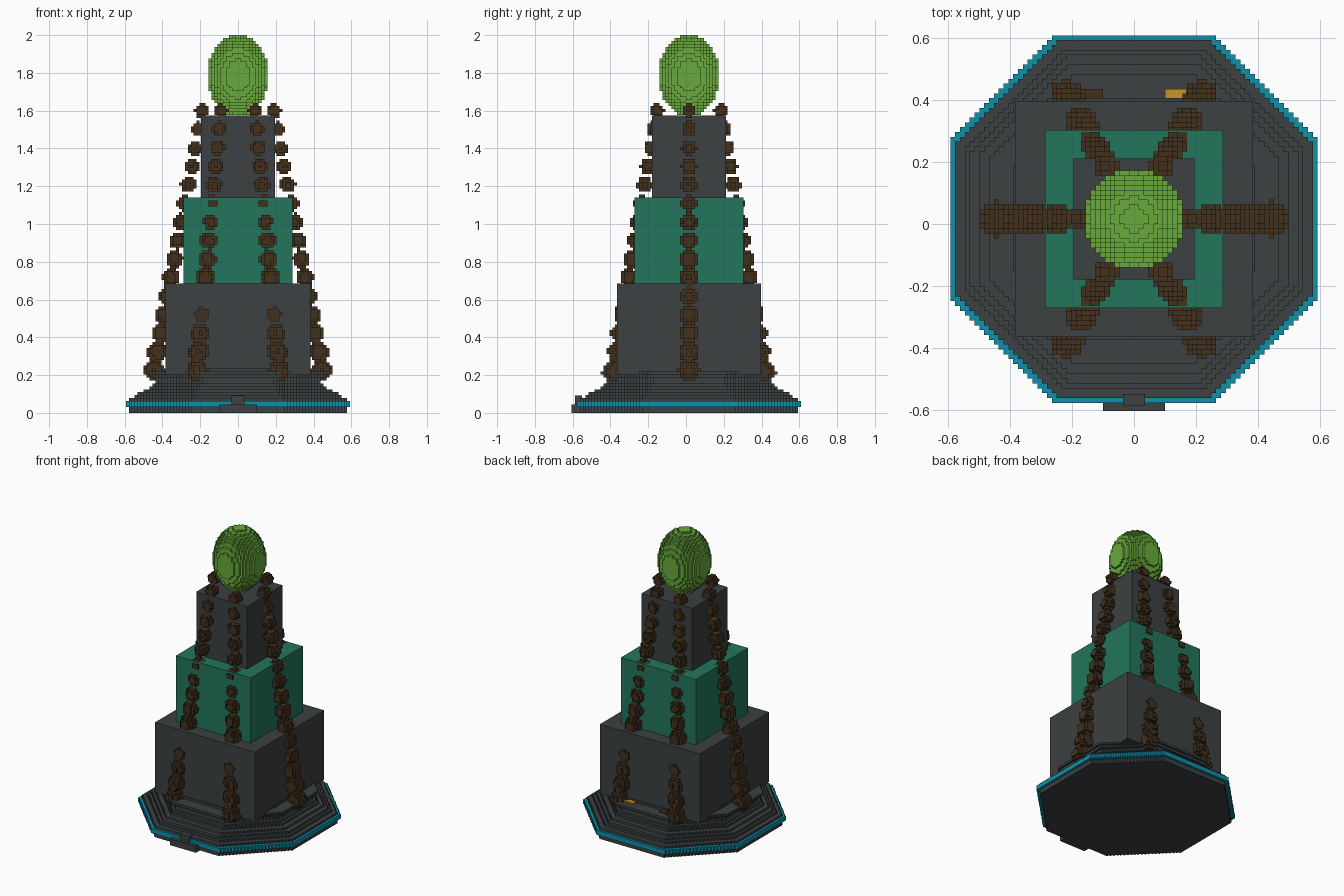
import bpy, bmesh, math
from mathutils import Vector

cube = bpy.data.objects.get("Cube")
if cube:
    bpy.data.objects.remove(cube)

CELL = 2 / 128      # size of one block
CY = 0.016          # y of the tower axis


def material(name, rgb):
    m = bpy.data.materials.new(name)
    m.use_nodes = True
    m.diffuse_color = (*rgb, 1)
    m.node_tree.nodes["Principled BSDF"].inputs["Base Color"].default_value = (*rgb, 1)
    return m


slate = material("dark slate", (0.045, 0.052, 0.054))
green = material("deep green", (0.016, 0.18, 0.11))
lime = material("lime green", (0.14, 0.40, 0.045))
bark = material("bark brown", (0.055, 0.03, 0.012))
blue = material("bright blue", (0.004, 0.28, 0.40))
gold = material("gold", (0.58, 0.30, 0.02))


def finish(name, bm, mats):
    mesh = bpy.data.meshes.new(name)
    bm.to_mesh(mesh)
    bm.free()
    for m in mats:
        mesh.materials.append(m)
    obj = bpy.data.objects.new(name, mesh)
    bpy.context.collection.objects.link(obj)
    return obj


def box(name, x, y, z, mat):
    bm = bmesh.new()
    bmesh.ops.create_cube(bm, size=1)
    for v in bm.verts:
        v.co = [r[0] + (c + 0.5) * (r[1] - r[0]) for c, r in zip(v.co, (x, y, z))]
    return finish(name, bm, [mat])


def blocks(name, cells, mats, rule=lambda k: 0):
    """Skin a set of (i, j, k) grid cells with square faces."""
    bm = bmesh.new()
    corners = {}

    def corner(p):
        if p not in corners:
            x, y, z = (c * CELL for c in p)
            corners[p] = bm.verts.new((x, y + CY, z))
        return corners[p]

    for cell in cells:
        for axis in range(3):
            u, w = (axis + 1) % 3, (axis + 2) % 3
            for side in (0, 1):
                near = list(cell)
                near[axis] += 2 * side - 1
                if tuple(near) in cells:
                    continue
                loop = []
                for a, b in ((0, 0), (1, 0), (1, 1), (0, 1)):
                    p = list(cell)
                    p[axis] += side
                    p[u] += a
                    p[w] += b
                    loop.append(corner(tuple(p)))
                face = bm.faces.new(loop if side else loop[::-1])
                face.material_index = rule(cell[2])
    return finish(name, bm, mats)


def ellipsoid(center, radii):
    """Grid cells whose middle lies in the ellipsoid (y measured from the axis)."""
    spans = [range(math.floor((c - r) / CELL), math.ceil((c + r) / CELL))
             for c, r in zip(center, radii)]
    return {(i, j, k) for i in spans[0] for j in spans[1] for k in spans[2]
            if sum((((n + 0.5) * CELL - c) / r) ** 2
                   for n, c, r in zip((i, j, k), center, radii)) <= 1}


# Stepped octagonal base, one radius per layer, with a bright band
layers = [0.585, 0.585, 0.6, 0.6, 0.58, 0.55, 0.525, 0.5, 0.475,
          0.455, 0.435, 0.44, 0.455, 0.475, 0.395]
base = set()
for k, r in enumerate(layers):
    n = math.ceil(r / CELL)
    for i in range(-n, n):
        for j in range(-n, n):
            x, y = abs(i + 0.5) * CELL, abs(j + 0.5) * CELL
            if max(x, y) < r and x + y < r * math.sqrt(2):
                base.add((i, j, k))
blocks("octagonal_base", base, [slate, blue], lambda k: int(k in (2, 3)))

# Front step and its small block
box("front_step", (-0.1, 0.1), (-0.605, -0.55), (0, 0.045), slate)
box("front_step_block", (-0.035, 0.035), (-0.588, -0.55), (0.04, 0.092), slate)

# Three stacked tiers
for name, x, y, z, mat in (
        ("lower_tier", 0.385, 0.381, (0.2, 0.685), slate),
        ("middle_tier", 0.288, 0.288, (0.685, 1.14), green),
        ("upper_tier", 0.195, 0.195, (1.14, 1.575), slate)):
    box(name, (-x, x), (CY - y, CY + y), z, mat)

# Crown on top
blocks("crown", ellipsoid((0, 0, 1.785), (0.162, 0.162, 0.215)), [lime])


# Beaded vines that run straight down through the tiers
def vine(name, top, bottom, count=15):
    cells = set()
    for n in range(count):
        t = n / (count - 1)
        r = 0.038 + 0.017 * t
        cells |= ellipsoid(Vector(top).lerp(Vector(bottom), t), (r, r, r))
    blocks(name, cells, [bark])


for sx, side in ((1, "left"), (-1, "right")):
    vine(side + "_vine", (sx * 0.19, 0, 1.6), (sx * 0.445, 0, 0.225))
    for sy, end in ((-1, "front"), (1, "back")):
        vine(f"{end}_{side}_vine", (sx * 0.09, sy * 0.17, 1.6),
             (sx * 0.218, sy * 0.395, 0.225))

# Plates lying on the back ledge
box("gold_plate", (0.1, 0.17), (0.39, 0.437), (0.219, 0.228), gold)
box("bark_plate", (-0.2, -0.1), (0.39, 0.437), (0.219, 0.228), bark)
